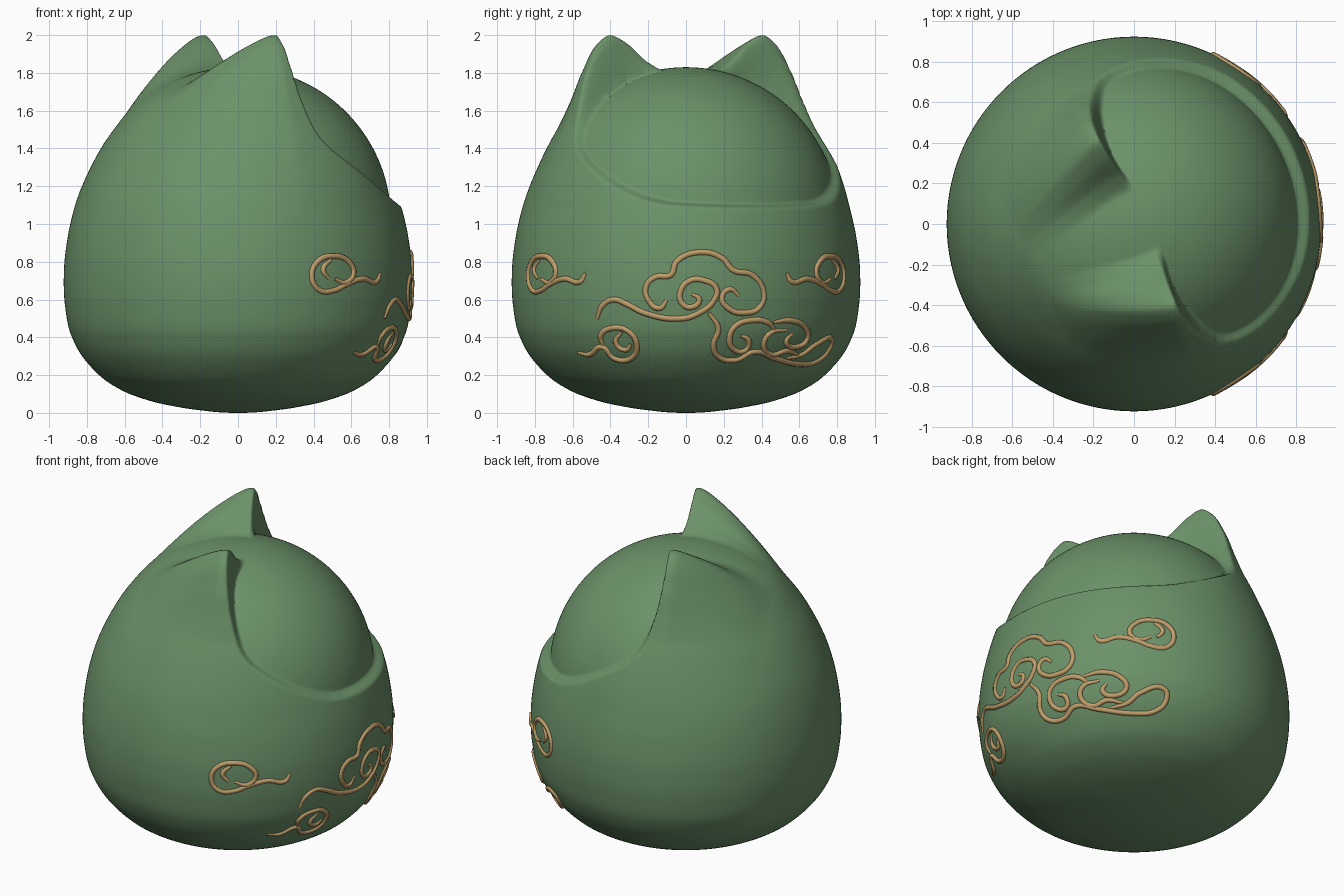
import bpy, bmesh, math
from math import sin, cos, pi, radians, hypot, atan2, sqrt

if "Cube" in bpy.data.objects:
    bpy.data.objects.remove(bpy.data.objects["Cube"])

TURN = radians(25)      # the face looks this far round from +x towards +y
CZ = 0.9                # centre used to sweep the body surface


def smooth_table(points):
    """Monotone cubic through (x, y) points; returns a function."""
    xs = [p[0] for p in points]
    ys = [p[1] for p in points]
    n = len(xs)
    sl = [(ys[i + 1] - ys[i]) / (xs[i + 1] - xs[i]) for i in range(n - 1)]
    m = [0.0] * n
    for i in range(1, n - 1):
        if sl[i - 1] * sl[i] > 0:
            m[i] = 2 * sl[i - 1] * sl[i] / (sl[i - 1] + sl[i])

    def f(x):
        if x <= xs[0]:
            return ys[0]
        if x >= xs[-1]:
            return ys[-1]
        i = 0
        while x > xs[i + 1]:
            i += 1
        h = xs[i + 1] - xs[i]
        t = (x - xs[i]) / h
        return ((2 * t**3 - 3 * t**2 + 1) * ys[i] + (t**3 - 2 * t**2 + t) * h * m[i]
                + (3 * t**2 - 2 * t**3) * ys[i + 1] + (t**3 - t**2) * h * m[i + 1])
    return f


def material(name, rgb):
    m = bpy.data.materials.new(name)
    m.diffuse_color = (*rgb, 1)
    m.use_nodes = True
    m.node_tree.nodes["Principled BSDF"].inputs["Base Color"].default_value = m.diffuse_color
    return m


green = material("matte_green", (0.147, 0.284, 0.140))
tan = material("tan_clay", (0.52, 0.34, 0.145))

# Body profile (radius, height), ear height by sideways angle, hood opening edge
PROFILE = [(0, 1.83), (.3, 1.775), (.5, 1.67), (.68, 1.47), (.79, 1.28), (.862, 1.1),
           (.90, .94), (.922, .74), (.915, .56), (.883, .41), (.825, .30), (.73, .195),
           (.62, .122), (.48, .068), (.3, .028), (.15, .008), (0, 0)]
body_r = smooth_table([(atan2(r, z - CZ), hypot(r, z - CZ)) for r, z in PROFILE])
radius_at = smooth_table([(z, r) for r, z in reversed(PROFILE)])
ear_h = smooth_table([(0, 0), (9, 0), (14, .06), (19, .20), (22.6, .264), (26, .25),
                      (33, .172), (41, .092), (50, .045), (65, .015), (80, 0)])
edge_u = smooth_table([(1.08, .95), (1.11, .73), (1.17, .58), (1.30, .36), (1.41, .20),
                       (1.5, .13), (1.78, .055), (2.1, .025)])
EDGE = [(edge_u(z), z) for z in
        (1.08, 1.09, 1.1, 1.11, 1.13, 1.15, 1.17, 1.21, 1.25, 1.3, 1.35, 1.4, 1.45,
         1.5, 1.58, 1.68, 1.78, 1.9, 2.1)]


def edge_distance(u, z):
    """Distance to the opening edge, positive inside the opening."""
    best, sign = 9.0, 1
    for (a, b), (c, d) in zip(EDGE, EDGE[1:]):
        du, dz = c - a, d - b
        t = max(0, min(1, ((u - a) * du + (z - b) * dz) / (du * du + dz * dz)))
        dist = hypot(u - a - t * du, z - b - t * dz)
        if dist < best:
            best, sign = dist, 1 if du * (z - b) < dz * (u - a) else -1
    return best * sign


def surface(th, ph, base, dome):
    """Hood with ears outside the opening, round head inside it."""
    du, dv, dz = sin(th) * cos(ph), sin(th) * sin(ph), cos(th)
    r = base
    if th < pi / 2:
        u = base * du
        side = math.degrees(atan2(abs(dv), dz))
        back = 0.025 - hypot(u, 0.025) if u < 0 else 0
        fade = max(0, 1 + back / 0.52) ** 1.5
        front = max(0, min(1, (0.62 - u) / 0.3))
        r += ear_h(side - 10 * back) * fade * front * front * (3 - 2 * front)
        u, z = r * du, CZ + r * dz
        if z > 1.0 and u > -0.1:
            t = max(0, min(1, (edge_distance(u, z) + 0.015) / 0.045))
            t = t * t * (3 - 2 * t)
            r += (dome - r) * t
    u, v = r * du, r * dv
    return (u * cos(TURN) - v * sin(TURN), u * sin(TURN) + v * cos(TURN), CZ + r * dz)


# Body: one smooth swept surface with head, hood and ears
COLS, ROWS = 384, 240
bm = bmesh.new()
rings = []
for i in range(1, ROWS):
    th = pi * i / ROWS
    dome = 0.12 * cos(th) + sqrt(0.6561 - 0.0144 * sin(th) ** 2)
    base = body_r(th)
    if th < 1.0:
        base = max(base, dome)
    rings.append([bm.verts.new(surface(th, 2 * pi * j / COLS, base, dome))
                  for j in range(COLS)])
top = bm.verts.new((0, 0, 1.83))
bottom = bm.verts.new((0, 0, 0))
for j in range(COLS):
    k = (j + 1) % COLS
    bm.faces.new((top, rings[0][j], rings[0][k]))
    bm.faces.new((bottom, rings[-1][k], rings[-1][j]))
    for a, b in zip(rings, rings[1:]):
        bm.faces.new((a[j], b[j], b[k], a[k]))
mesh = bpy.data.meshes.new("body")
bm.to_mesh(mesh)
bm.free()
body = bpy.data.objects.new("body", mesh)
bpy.context.collection.objects.link(body)
mesh.materials.append(green)


def finish(obj):
    bpy.ops.object.select_all(action='DESELECT')
    obj.select_set(True)
    bpy.context.view_layer.objects.active = obj
    if obj.type == 'CURVE':
        bpy.ops.object.convert(target='MESH')
    bpy.ops.object.shade_smooth_by_angle(angle=radians(70))


finish(body)


def on_right(y, z):
    r = radius_at(z) - 0.003
    return (sqrt(max(0, r * r - y * y)), y, z)


def on_front(x, z):
    y, x, z = on_right(x, z)
    return (x, -y, z)


def on_back(x, z):
    y, x, z = on_right(x, z)
    return (x, y, z)


def cloud(name, place, *strokes):
    """Rounded clay lines lying on the body."""
    cu = bpy.data.curves.new(name, 'CURVE')
    cu.dimensions = '3D'
    cu.bevel_depth = 0.016
    cu.bevel_resolution = 2
    cu.resolution_u = 6
    cu.use_fill_caps = True
    for pts in strokes:
        sp = cu.splines.new('BEZIER')
        sp.bezier_points.add(len(pts) - 1)
        for bp, p in zip(sp.bezier_points, pts):
            bp.co = place(*p)
            bp.handle_left_type = bp.handle_right_type = 'AUTO'
        sp.bezier_points[0].radius = sp.bezier_points[-1].radius = 0.6
    cu.materials.append(tan)
    ob = bpy.data.objects.new(name, cu)
    bpy.context.collection.objects.link(ob)
    finish(ob)


# Large cloud: tail with inner curl, then the outer arch
cloud("large_cloud", on_right,
      [(-.47, .50), (-.44, .57), (-.38, .60), (-.31, .575), (-.22, .53), (-.03, .50),
       (.07, .53), (.15, .60), (.16, .66), (.10, .70), (.02, .70), (-.03, .64),
       (-.02, .58), (.03, .56), (.07, .60), (.03, .63)],
      [(-.10, .60), (-.14, .555), (-.20, .60), (-.21, .67), (-.16, .72), (-.08, .73),
       (-.05, .80), (.07, .85), (.19, .82), (.25, .755), (.35, .73), (.41, .64),
       (.39, .56), (.31, .53), (.23, .55), (.19, .61), (.23, .655), (.28, .62)])

# Trailing cloud: stem and leaf tail, spiral, upper lobes
cloud("trailing_cloud", on_right,
      [(.12, .53), (.17, .45), (.145, .36), (.17, .30), (.26, .28), (.36, .325),
       (.47, .29), (.60, .26), (.69, .275), (.75, .33), (.77, .39), (.68, .36),
       (.61, .31), (.53, .29)],
      [(.29, .41), (.33, .385), (.31, .33), (.25, .34), (.23, .40), (.26, .46), (.34, .49),
       (.43, .48), (.47, .44)],
      [(.46, .48), (.55, .49), (.63, .45), (.64, .39), (.58, .35), (.53, .38), (.56, .42)],
      [(.53, .44), (.44, .42), (.41, .36), (.45, .31), (.53, .33), (.59, .31)])

# Small lower cloud
cloud("lower_cloud", on_right,
      [(-.57, .32), (-.51, .31), (-.44, .35), (-.38, .29), (-.29, .29), (-.26, .36),
       (-.30, .43), (-.39, .45), (-.45, .41), (-.44, .36)],
      [(-.34, .43), (-.37, .37), (-.32, .335), (-.29, .365)])

# Matching small clouds on both sides
for name, place in (("front_cloud", on_front), ("back_cloud", on_back)):
    cloud(name, place,
          [(.75, .74), (.73, .695), (.66, .71), (.57, .68), (.51, .65), (.43, .65),
           (.39, .72), (.42, .80), (.51, .83), (.585, .80), (.61, .74), (.57, .69),
           (.51, .71)],
          [(.49, .81), (.45, .76), (.48, .71)])
